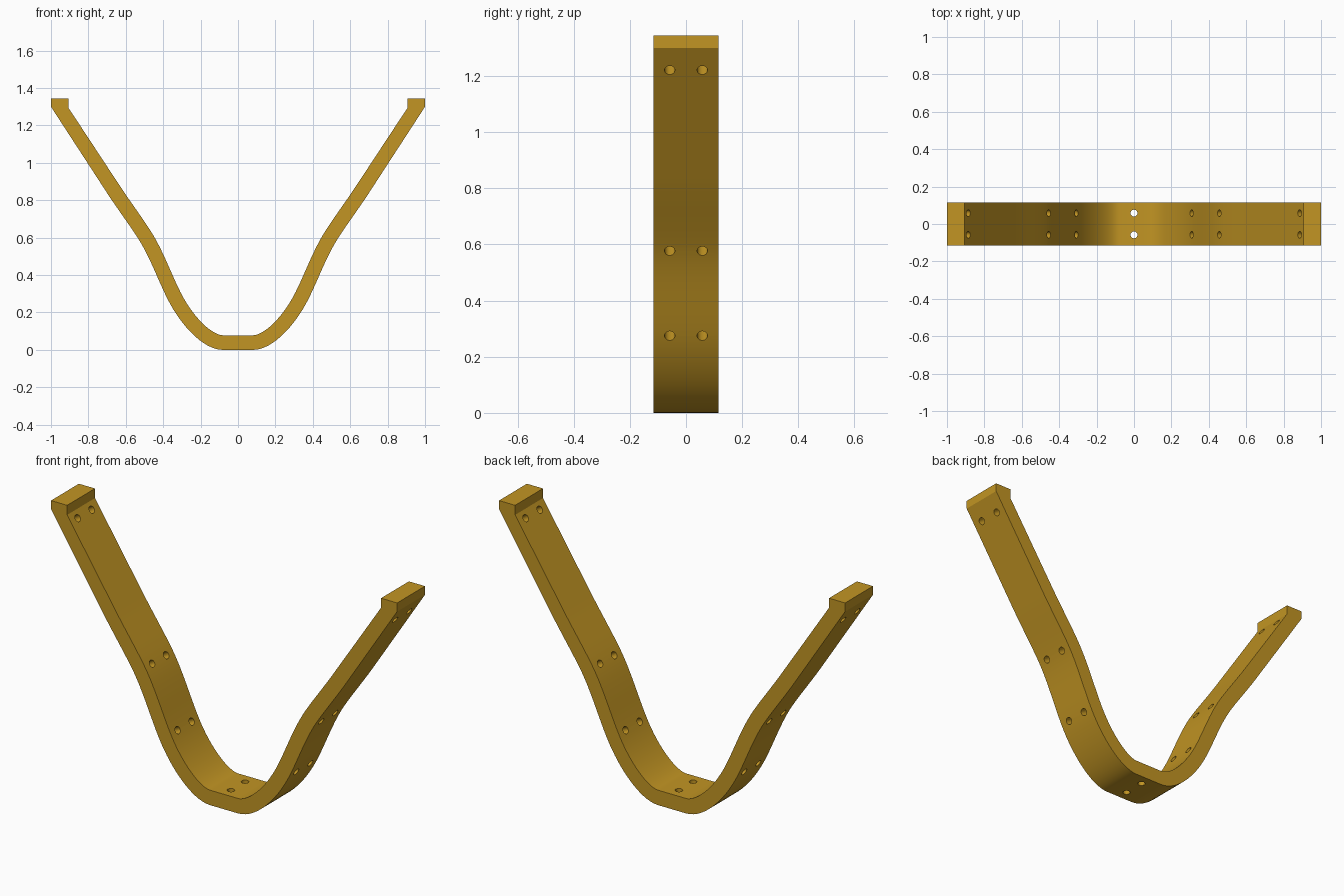
import bpy, bmesh, math
from mathutils import Vector, Matrix
from mathutils.geometry import interpolate_bezier

if "Cube" in bpy.data.objects:
    bpy.data.objects.remove(bpy.data.objects["Cube"])

HALF_T = 0.039    # half thickness of the strap
HALF_W = 0.115    # half width of the strap
HOLE_Y, HOLE_R = 0.058, 0.0185

brass = bpy.data.materials.new("golden_brass")
brass.diffuse_color = (0.54, 0.30, 0.017, 1)
brass.use_nodes = True
brass.node_tree.nodes["Principled BSDF"].inputs["Base Color"].default_value = brass.diffuse_color


def heading(deg):
    return Vector((math.cos(math.radians(deg)), math.sin(math.radians(deg))))


# Centreline keys of the right arm: x, z, heading, handle before, handle after
keys = [(0.08, 0.039, 0, 0, 0.08), (0.343, 0.292, 63.5, 0.16, 0.11),
        (0.489, 0.597, 59, 0.11, 0.08), (0.664, 0.855, 56.8, 0.10, 0)]
center = []
for a, b in zip(keys, keys[1:]):
    p, q = Vector(a[:2]), Vector(b[:2])
    seg = interpolate_bezier(p, p + heading(a[2]) * a[4],
                             q - heading(b[2]) * b[3], q, 17)
    center += [s.to_2d() for s in (seg if not center else seg[1:])]

# Offset the centreline to the inner and outer faces, then add the end block
pairs = []
for i, c in enumerate(center):
    if i == 0:
        t = heading(0)
    elif i == len(center) - 1:
        t = heading(keys[-1][2])
    else:
        t = (center[i + 1] - center[i - 1]).normalized()
    n = Vector((-t.y, t.x)) * HALF_T
    pairs.append((c + n, c - n))
pairs += [(Vector((0.907, 1.295)), Vector((1, 1.30))),
          (Vector((0.907, 1.345)), Vector((1, 1.345)))]

# Mirror to the left arm, giving one continuous cross-section
flip = [(Vector((-a.x, a.y)), Vector((-b.x, b.y))) for a, b in reversed(pairs)]
section = flip + pairs

# Sweep the section across the width
bm = bmesh.new()
rings = []
for inner, outer in section:
    rings.append([bm.verts.new((p.x, y, p.y)) for p, y in
                  ((inner, -HALF_W), (inner, HALF_W), (outer, HALF_W), (outer, -HALF_W))])
for r, s in zip(rings, rings[1:]):
    for k in range(4):
        bm.faces.new((r[k], r[(k + 1) % 4], s[(k + 1) % 4], s[k]))
bm.faces.new(rings[0])
bm.faces.new(rings[-1])
bmesh.ops.recalc_face_normals(bm, faces=bm.faces)
mesh = bpy.data.meshes.new("bent_strap")
bm.to_mesh(mesh)
bm.free()
strap = bpy.data.objects.new("bent_strap", mesh)
bpy.context.collection.objects.link(strap)
mesh.materials.append(brass)

# Drills for the bolt holes, square to the strap: x, z, strap heading
spots = [(0, 0.039, 0)]
for x, z, d in ((0.343, 0.292, 63.5), (0.489, 0.597, 59), (0.918, 1.241, 56.8)):
    spots += [(x, z, d), (-x, z, -d)]
bm = bmesh.new()
for x, z, d in spots:
    for y in (-HOLE_Y, HOLE_Y):
        m = Matrix.Translation((x, y, z)) @ Matrix.Rotation(math.radians(-d), 4, 'Y')
        bmesh.ops.create_cone(bm, cap_ends=True, segments=24, radius1=HOLE_R,
                              radius2=HOLE_R, depth=0.12, matrix=m)
drill_mesh = bpy.data.meshes.new("hole_drills")
bm.to_mesh(drill_mesh)
bm.free()
drill_mesh.materials.append(brass)
drills = bpy.data.objects.new("hole_drills", drill_mesh)
bpy.context.collection.objects.link(drills)
drills.hide_render = True

# Cut the holes, then shade
cut = strap.modifiers.new("bolt_holes", 'BOOLEAN')
cut.operation = 'DIFFERENCE'
cut.solver = 'EXACT'
cut.object = drills
bpy.context.view_layer.objects.active = strap
strap.select_set(True)
bpy.ops.object.modifier_apply(modifier=cut.name)
bpy.data.objects.remove(drills)
bpy.ops.object.shade_smooth_by_angle(angle=math.radians(30))
